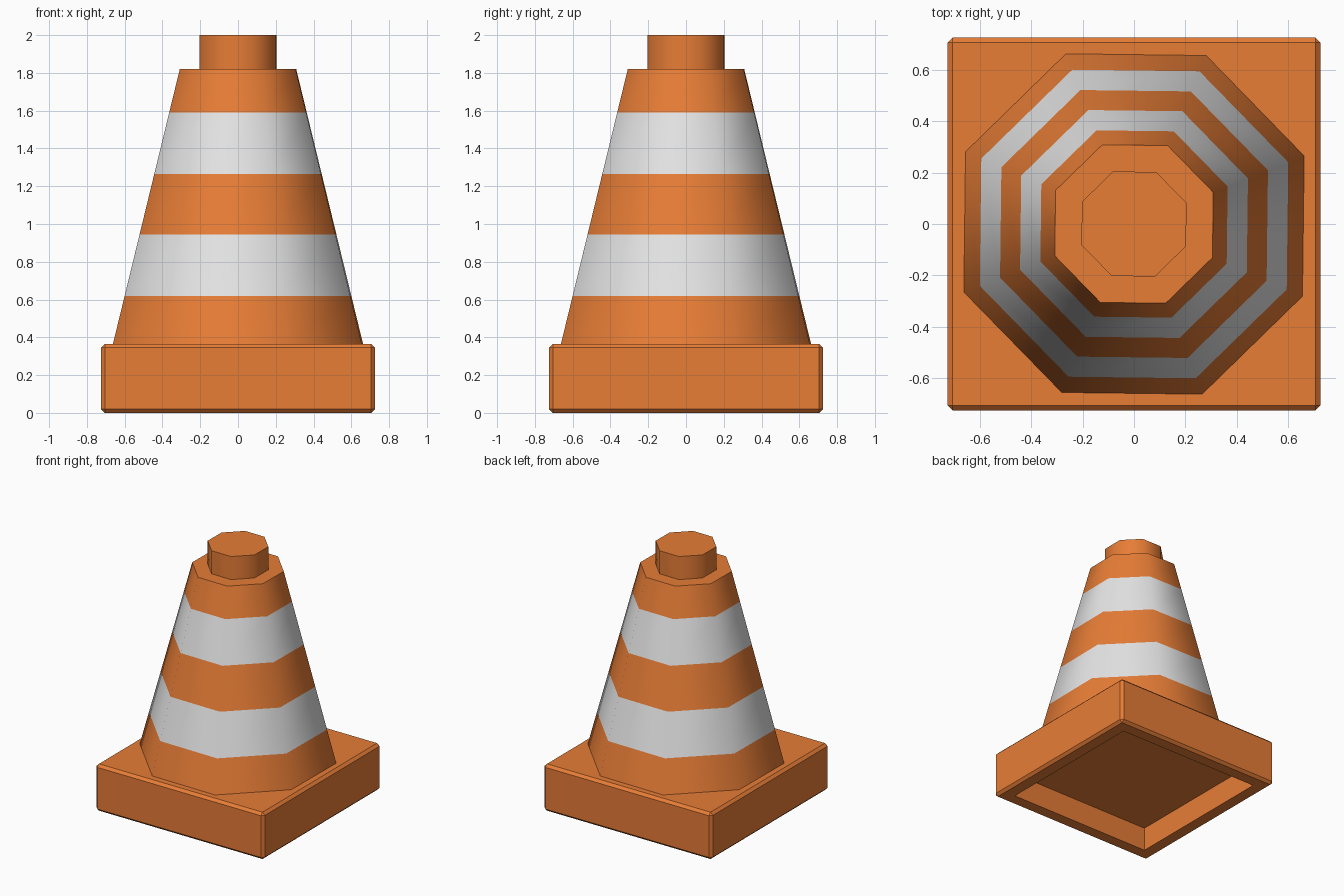
import bpy, bmesh, math

if "Cube" in bpy.data.objects:
    bpy.data.objects.remove(bpy.data.objects["Cube"])


def material(name, rgb):
    m = bpy.data.materials.new(name)
    m.diffuse_color = (*rgb, 1)
    m.use_nodes = True
    m.node_tree.nodes["Principled BSDF"].inputs["Base Color"].default_value = m.diffuse_color
    return m


ORANGE = material("orange", (0.82, 0.21, 0.038))
WHITE = material("white", (0.78, 0.78, 0.78))
TURN = math.radians(22.5 - 0.7)


def make_object(name, bm, mats):
    bmesh.ops.recalc_face_normals(bm, faces=bm.faces)
    me = bpy.data.meshes.new(name)
    bm.to_mesh(me)
    bm.free()
    for m in mats:
        me.materials.append(m)
    ob = bpy.data.objects.new(name, me)
    bpy.context.collection.objects.link(ob)
    return ob


def octagon_tower(name, rings, striped=False):
    """Stack of octagon rings (radius, z) closed at both ends; odd bands can be white."""
    bm = bmesh.new()
    loops = [[bm.verts.new((r * math.cos(TURN + k * math.pi / 4),
                            r * math.sin(TURN + k * math.pi / 4), z))
              for k in range(8)] for r, z in rings]
    for i, (a, b) in enumerate(zip(loops, loops[1:])):
        for k in range(8):
            j = (k + 1) % 8
            f = bm.faces.new((a[k], a[j], b[j], b[k]))
            f.material_index = i % 2 if striped else 0
    bm.faces.new(loops[0])
    bm.faces.new(loops[-1])
    ob = make_object(name, bm, [ORANGE, WHITE] if striped else [ORANGE])
    bpy.ops.object.select_all(action='DESELECT')
    bpy.context.view_layer.objects.active = ob
    ob.select_set(True)
    bpy.ops.object.shade_smooth_by_angle(angle=math.radians(50))
    return ob


# Square base with chamfered edges and a recess underneath
bm = bmesh.new()
bmesh.ops.create_cube(bm, size=1)
for v in bm.verts:
    v.co = (v.co.x * 1.45, v.co.y * 1.45, (v.co.z + 0.5) * 0.365)
bmesh.ops.bevel(bm, geom=bm.edges[:], offset=0.02, segments=1, affect='EDGES')
bm.normal_update()
under = min(bm.faces, key=lambda f: f.calc_center_median().z)
bmesh.ops.inset_region(bm, faces=[under], thickness=0.705 - 0.58)
hollow = bmesh.ops.extrude_discrete_faces(bm, faces=[under])["faces"][0]
for v in hollow.verts:
    v.co.z = 0.185
make_object("base", bm, [ORANGE])

# Tapered striped body
levels = [0.355, 0.62, 0.945, 1.265, 1.59, 1.82]
slope = (0.332 - 0.713) / (1.82 - 0.365)
octagon_tower("striped_cone", [(0.713 + slope * (z - 0.365), z) for z in levels], True)

# Narrow neck on top
octagon_tower("neck", [(0.22, 1.815), (0.22, 2.0)])
